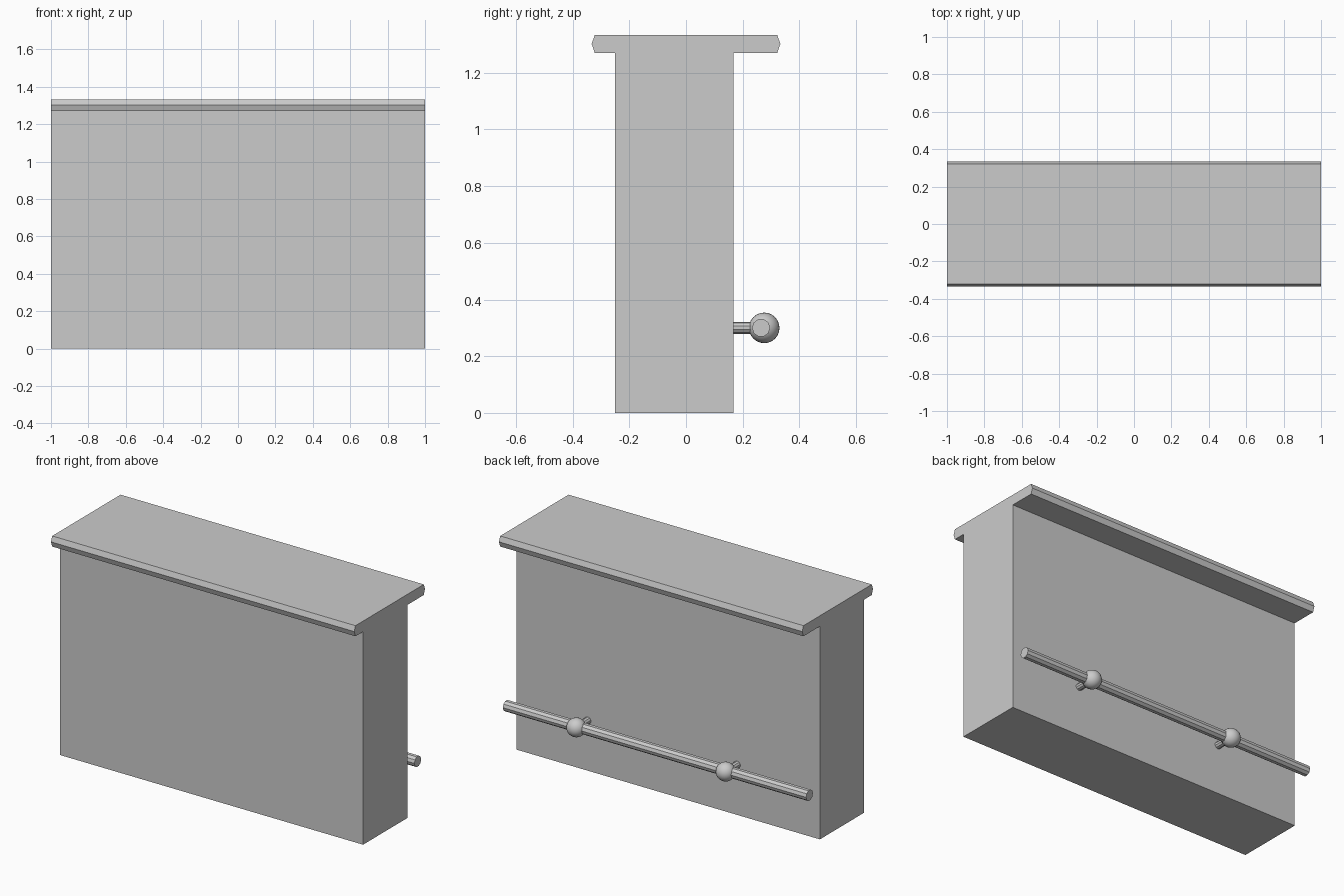
import bpy
import bmesh
from math import pi

cube = bpy.data.objects.get("Cube")
if cube:
    bpy.data.objects.remove(cube)

# Single plain grey finish
grey = bpy.data.materials.new("light grey")
grey.use_nodes = True
colour = (0.6, 0.6, 0.6, 1)
grey.diffuse_color = colour
grey.node_tree.nodes["Principled BSDF"].inputs["Base Color"].default_value = colour


def extrude_profile(name, profile, half_length):
    """Sweep a closed (y, z) profile along x."""
    bm = bmesh.new()
    face = bm.faces.new([bm.verts.new((-half_length, y, z)) for y, z in profile])
    result = bmesh.ops.extrude_face_region(bm, geom=[face])
    verts = [v for v in result["geom"] if isinstance(v, bmesh.types.BMVert)]
    bmesh.ops.translate(bm, verts=verts, vec=(2 * half_length, 0, 0))
    bmesh.ops.recalc_face_normals(bm, faces=bm.faces)
    mesh = bpy.data.meshes.new(name)
    bm.to_mesh(mesh)
    bm.free()
    obj = bpy.data.objects.new(name, mesh)
    bpy.context.collection.objects.link(obj)
    mesh.materials.append(grey)


def rod(name, radius, length, location, rotation):
    bpy.ops.mesh.primitive_cylinder_add(vertices=10, radius=radius, depth=length,
                                        location=location, rotation=rotation)
    obj = bpy.context.object
    obj.name = name
    obj.data.materials.append(grey)


# Counter body and overhanging top with pointed long edges
back = 0.167
extrude_profile("counter_body", [(-0.25, 0), (back, 0), (back, 1.27), (-0.25, 1.27)], 1)
extrude_profile("counter_top", [(-0.322, 1.27), (0.322, 1.27), (0.333, 1.302),
                                (0.322, 1.333), (-0.322, 1.333), (-0.333, 1.302)], 1)

# Foot rail along the back
rail_z = 0.3
rod("foot_rail", 0.032, 2, (0, 0.265, rail_z), (0, pi / 2, 0))

# Ball fittings, each on a short wall bracket
for side, x in (("left", 0.53), ("right", -0.455)):
    rod(side + "_bracket", 0.021, 0.1, (x, back + 0.05, rail_z), (pi / 2, 0, 0))
    bpy.ops.mesh.primitive_uv_sphere_add(segments=24, ring_count=14, radius=0.054,
                                         location=(x, 0.276, rail_z),
                                         rotation=(0, pi / 2, 0))
    ball = bpy.context.object
    ball.name = side + "_rail_ball"
    ball.data.materials.append(grey)
    bpy.ops.object.shade_smooth_by_angle()
